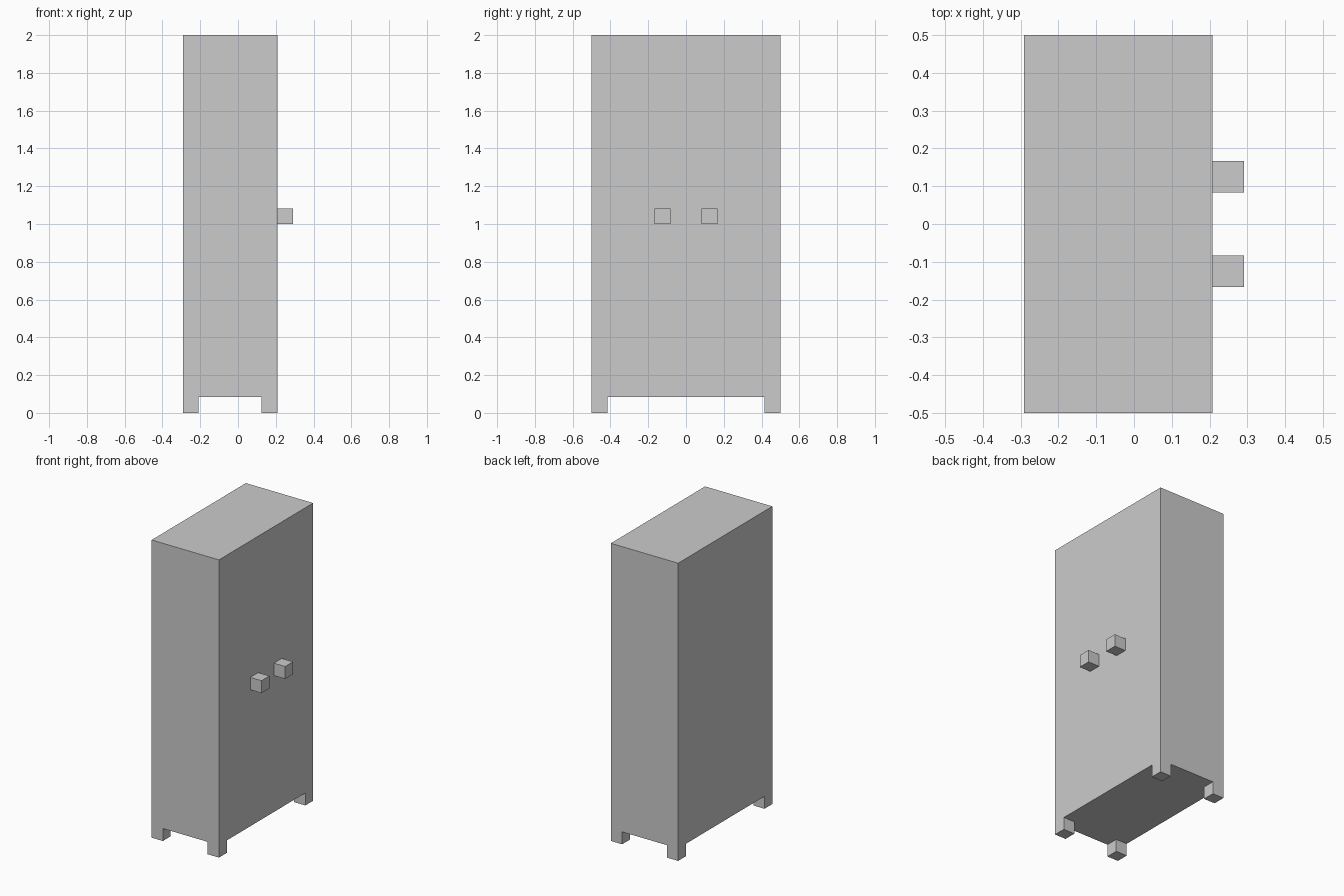
import bpy
import bmesh
from mathutils import Vector

if "Cube" in bpy.data.objects:
    bpy.data.objects.remove(bpy.data.objects["Cube"])

U = 1 / 12                      # edge length of the small cubes
BACK, FRONT = -3.5 * U, 2.5 * U  # cabinet depth along x
HALF_W = 0.5


def box(name, lo, hi, open_dir=None):
    """Flat-shaded box from corner lo to corner hi; open_dir drops the hidden contact face."""
    lo, hi = Vector(lo), Vector(hi)
    bm = bmesh.new()
    bmesh.ops.create_cube(bm, size=1)
    bmesh.ops.scale(bm, vec=hi - lo, verts=bm.verts)
    bm.normal_update()
    if open_dir:
        hidden = [f for f in bm.faces if f.normal.dot(Vector(open_dir)) > 0.9]
        bmesh.ops.delete(bm, geom=hidden, context='FACES_ONLY')
    mesh = bpy.data.meshes.new(name)
    bm.to_mesh(mesh)
    bm.free()
    obj = bpy.data.objects.new(name, mesh)
    obj.location = (lo + hi) / 2
    bpy.context.collection.objects.link(obj)
    return obj


# Cabinet body
box("cabinet_body", (BACK, -HALF_W, U), (FRONT, HALF_W, 2))

for side, s in (("left", -1), ("right", 1)):
    # Feet, flush with the outer corners
    y0, y1 = sorted((s * HALF_W, s * (HALF_W - U)))
    for end, x in (("back", BACK), ("front", FRONT - U)):
        box(f"{end}_{side}_foot", (x, y0, 0), (x + U, y1, U), (0, 0, 1))

    # Door knob
    y0, y1 = sorted((s * U, s * 2 * U))
    box(f"{side}_knob", (FRONT, y0, 1), (FRONT + U, y1, 1 + U), (-1, 0, 0))
